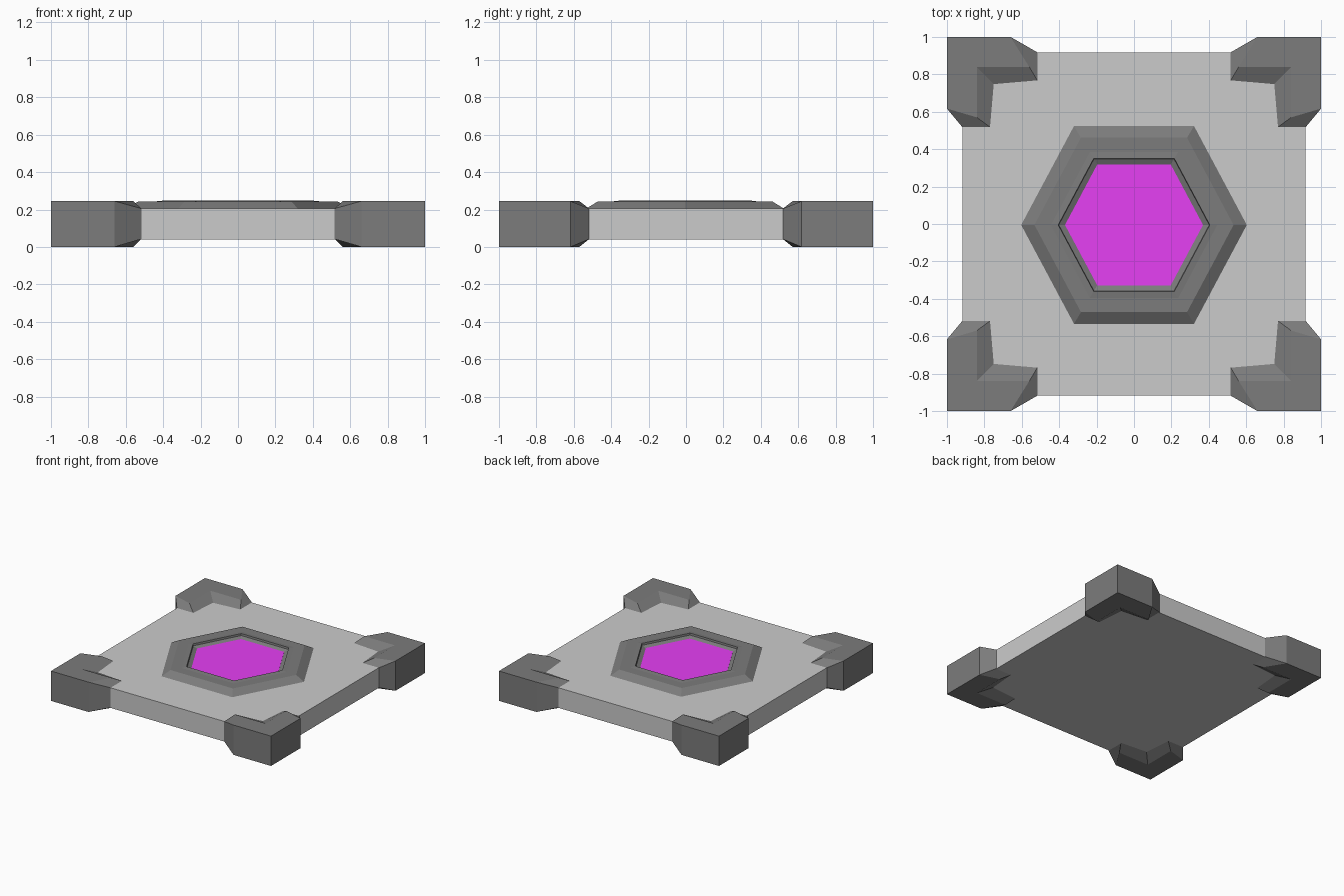
import bpy, bmesh

if "Cube" in bpy.data.objects:
    bpy.data.objects.remove(bpy.data.objects["Cube"])


def material(name, color):
    m = bpy.data.materials.new(name)
    m.diffuse_color = color
    m.use_nodes = True
    m.node_tree.nodes["Principled BSDF"].inputs["Base Color"].default_value = m.diffuse_color
    return m


def loft(name, rings, mat=None):
    """Skin a stack of closed rings of 3D points and cap both ends."""
    bm = bmesh.new()
    loops = [[bm.verts.new(p) for p in ring] for ring in rings]
    n = len(loops[0])
    for a, b in zip(loops, loops[1:]):
        for i in range(n):
            j = (i + 1) % n
            bm.faces.new((a[i], a[j], b[j], b[i]))
    bm.faces.new(loops[0][::-1])
    bm.faces.new(loops[-1])
    bmesh.ops.remove_doubles(bm, verts=bm.verts, dist=1e-5)
    bmesh.ops.recalc_face_normals(bm, faces=bm.faces)
    me = bpy.data.meshes.new(name)
    bm.to_mesh(me)
    bm.free()
    ob = bpy.data.objects.new(name, me)
    bpy.context.collection.objects.link(ob)
    if mat:
        me.materials.append(mat)
    return ob


def at_z(points, z):
    return [(x, y, z) for x, y in points]


def hexagon(scale, z):
    pts = [(.605, 0), (.322, .53), (-.322, .53), (-.605, 0), (-.322, -.53), (.322, -.53)]
    return [(x * scale, y * scale - .005, z) for x, y in pts]


dark = material("dark", (.2, .2, .2, 1))
magenta = material("magenta", (.79, .05, .9, 1))

# Square slab
square = [(-.917, -.917), (.917, -.917), (.917, .917), (-.917, .917)]
loft("slab", [at_z(square, .04), at_z(square, .205)])

# L-shaped corner guard, chamfered inside and at the arm ends, mirrored to four
body = [(1, 1), (.66, 1), (.517, .918), (.517, .768), (.75, .748),
        (.77, .518), (.918, .518), (1, .617)]
cap = [(1, 1), (.66, 1), (.66, 1), (.56, .84), (.84, .84),
       (.84, .57), (1, .617), (1, .617)]
guard = loft("corner_guards", [at_z(cap, 0), at_z(body, .042),
                               at_z(body, .205), at_z(cap, .245)], dark)
mirror = guard.modifiers.new("mirror", 'MIRROR')
mirror.use_axis = (True, True, False)

# Hexagonal rim with sloped outside and stepped recess
profile = [(1, .204), (.88, .243), (.735, .243), (.67, .247), (.665, .232), (.61, .217)]
loft("hex_rim", [hexagon(1, .19)] + [hexagon(s, z) for s, z in profile], dark)

# Coloured panel inside the rim
loft("hex_panel", [hexagon(.61, .205), hexagon(.61, .219)], magenta)
